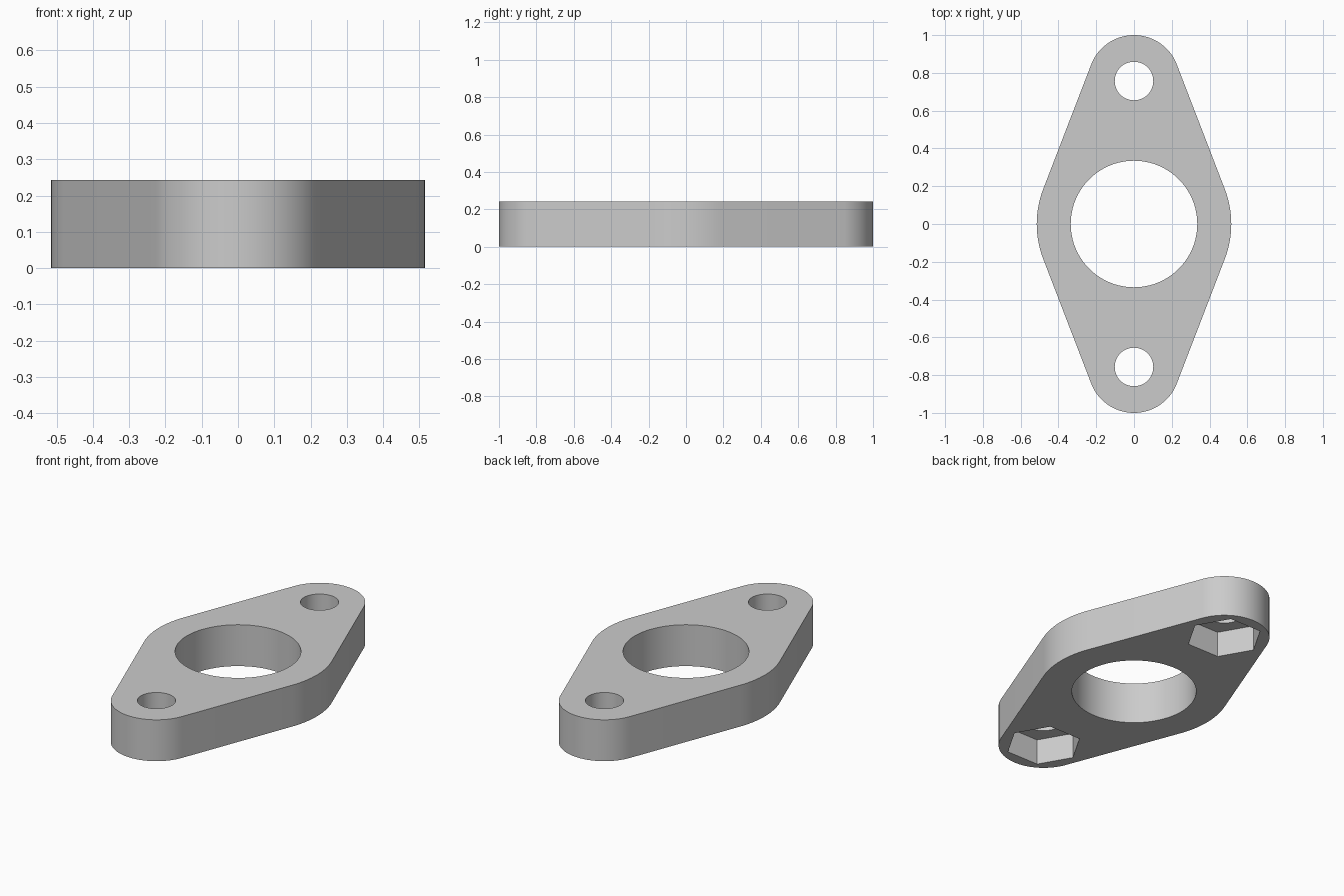
import bpy, bmesh
from math import sin, cos, pi, asin, radians

cube = bpy.data.objects.get("Cube")
if cube:
    bpy.data.objects.remove(cube)

HEIGHT = 0.243
POCKET = 0.15          # depth of the hexagonal nut pockets
BOLT_Y = 0.757         # bolt hole centres
END_R, MID_R = 0.243, 0.515
BORE_R, BOLT_R, HEX_R = 0.335, 0.102, 0.205

mat = bpy.data.materials.new("plain grey")
mat.use_nodes = True
GREY = (0.6, 0.6, 0.6, 1)
mat.diffuse_color = GREY
mat.node_tree.nodes["Principled BSDF"].inputs["Base Color"].default_value = GREY

bm = bmesh.new()


def arc(cy, r, start, end, n):
    return [(r * cos(start + (end - start) * i / n),
             cy + r * sin(start + (end - start) * i / n)) for i in range(n + 1)]


def circle(cy, r, n):
    return arc(cy, r, 0, 2 * pi, n)[:-1]


def ring(points, z):
    verts = [bm.verts.new((x, y, z)) for x, y in points]
    edges = [bm.edges.new((v, verts[i - 1])) for i, v in enumerate(verts)]
    return verts, edges


def wall(points, z0, z1):
    """Side wall between two copies of an outline; returns its edge loops."""
    (low, low_edges), (high, high_edges) = ring(points, z0), ring(points, z1)
    for i in range(len(low)):
        bm.faces.new((low[i - 1], low[i], high[i], high[i - 1]))
    return low_edges, high_edges


def cap(*loops):
    """Flat face with holes."""
    bmesh.ops.triangle_fill(bm, use_beauty=True, use_dissolve=False,
                            edges=[e for loop in loops for e in loop])


# Outline: large middle arcs joined by tangents to the small end arcs
t = asin((MID_R - END_R) / BOLT_Y)
outline = (arc(0, MID_R, -t, t, 16) + arc(BOLT_Y, END_R, t, pi - t, 40)
           + arc(0, MID_R, pi - t, pi + t, 16)
           + arc(-BOLT_Y, END_R, pi + t, 2 * pi - t, 40))
bottom, top = [], []
for low, high in (wall(outline, 0, HEIGHT), wall(circle(0, BORE_R, 96), 0, HEIGHT)):
    bottom.append(low)
    top.append(high)

# Bolt holes, each opening into a hexagonal pocket underneath
for y in (-BOLT_Y, BOLT_Y):
    hex_low, hex_high = wall(circle(y, HEX_R, 6), 0, POCKET)
    hole_low, hole_high = wall(circle(y, BOLT_R, 48), POCKET, HEIGHT)
    cap(hex_high, hole_low)
    bottom.append(hex_low)
    top.append(hole_high)
cap(*bottom)
cap(*top)

# Merge the flat caps back into large faces and orient everything outward
bmesh.ops.recalc_face_normals(bm, faces=bm.faces)
mesh = bpy.data.meshes.new("flange_plate")
bm.to_mesh(mesh)
bm.free()
mesh.materials.append(mat)
plate = bpy.data.objects.new("flange_plate", mesh)
bpy.context.collection.objects.link(plate)

bpy.context.view_layer.objects.active = plate
plate.select_set(True)
bpy.ops.object.shade_smooth_by_angle(angle=radians(30))
